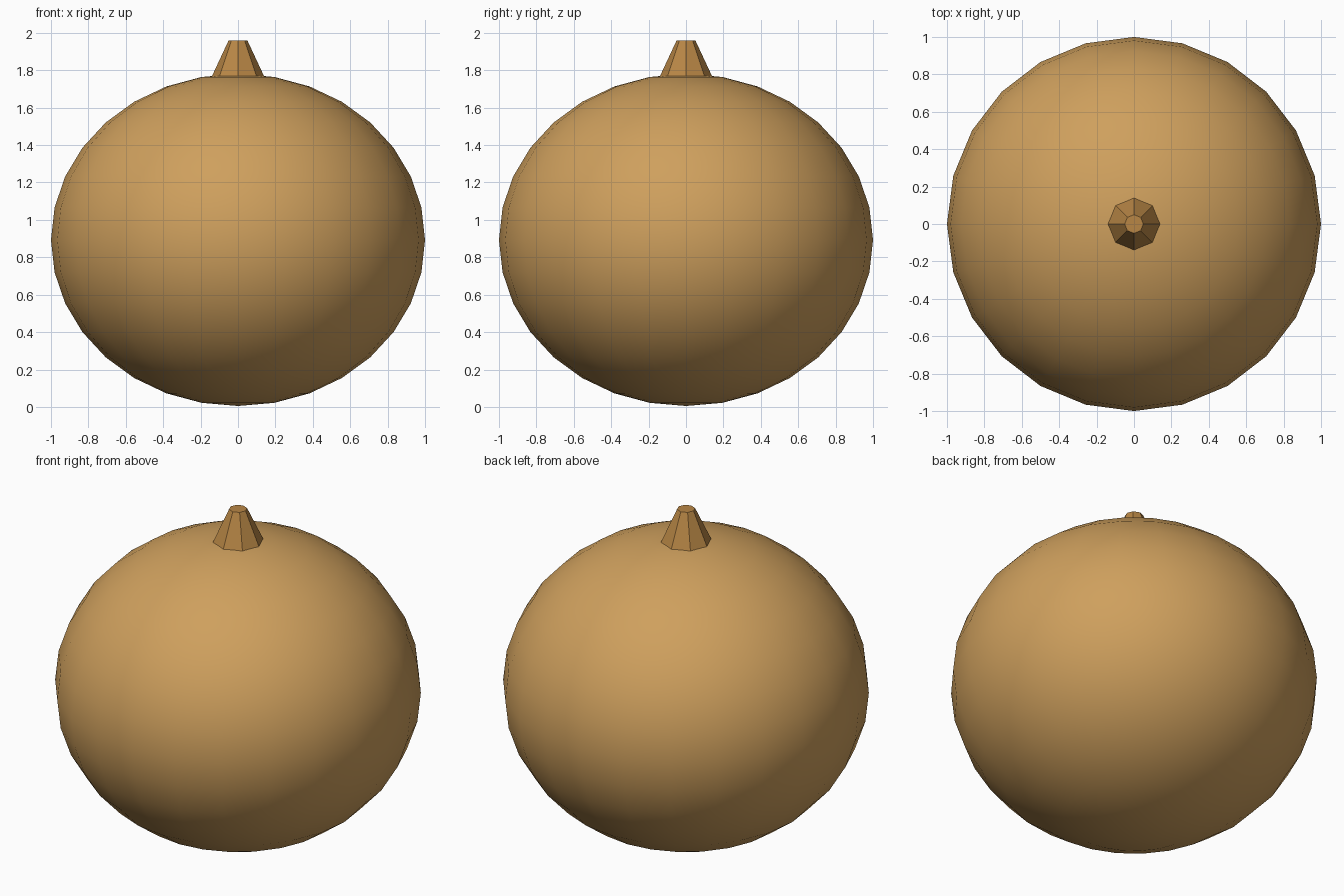
import bpy

if "Cube" in bpy.data.objects:
    bpy.data.objects.remove(bpy.data.objects["Cube"])


def paint(obj, name, rgb):
    mat = bpy.data.materials.new(name)
    mat.diffuse_color = (*rgb, 1)
    mat.use_nodes = True
    mat.node_tree.nodes["Principled BSDF"].inputs["Base Color"].default_value = mat.diffuse_color
    obj.data.materials.append(mat)


# Body: slightly squashed smooth sphere
bpy.ops.mesh.primitive_uv_sphere_add(segments=24, ring_count=16, radius=1, location=(0, 0, 0.893))
body = bpy.context.object
body.name = "gourd_body"
body.scale.z = 0.888
bpy.ops.object.transform_apply(location=False, rotation=False, scale=True)
bpy.ops.object.shade_smooth()
paint(body, "gourd_skin", (0.62, 0.35, 0.11))

# Stem: flat-faced eight-sided tapered cone
bpy.ops.mesh.primitive_cone_add(vertices=8, radius1=0.14, radius2=0.05, depth=0.193,
                                location=(0, 0, 1.8635))
stem = bpy.context.object
stem.name = "stem"
paint(stem, "stem_brown", (0.48, 0.24, 0.06))
